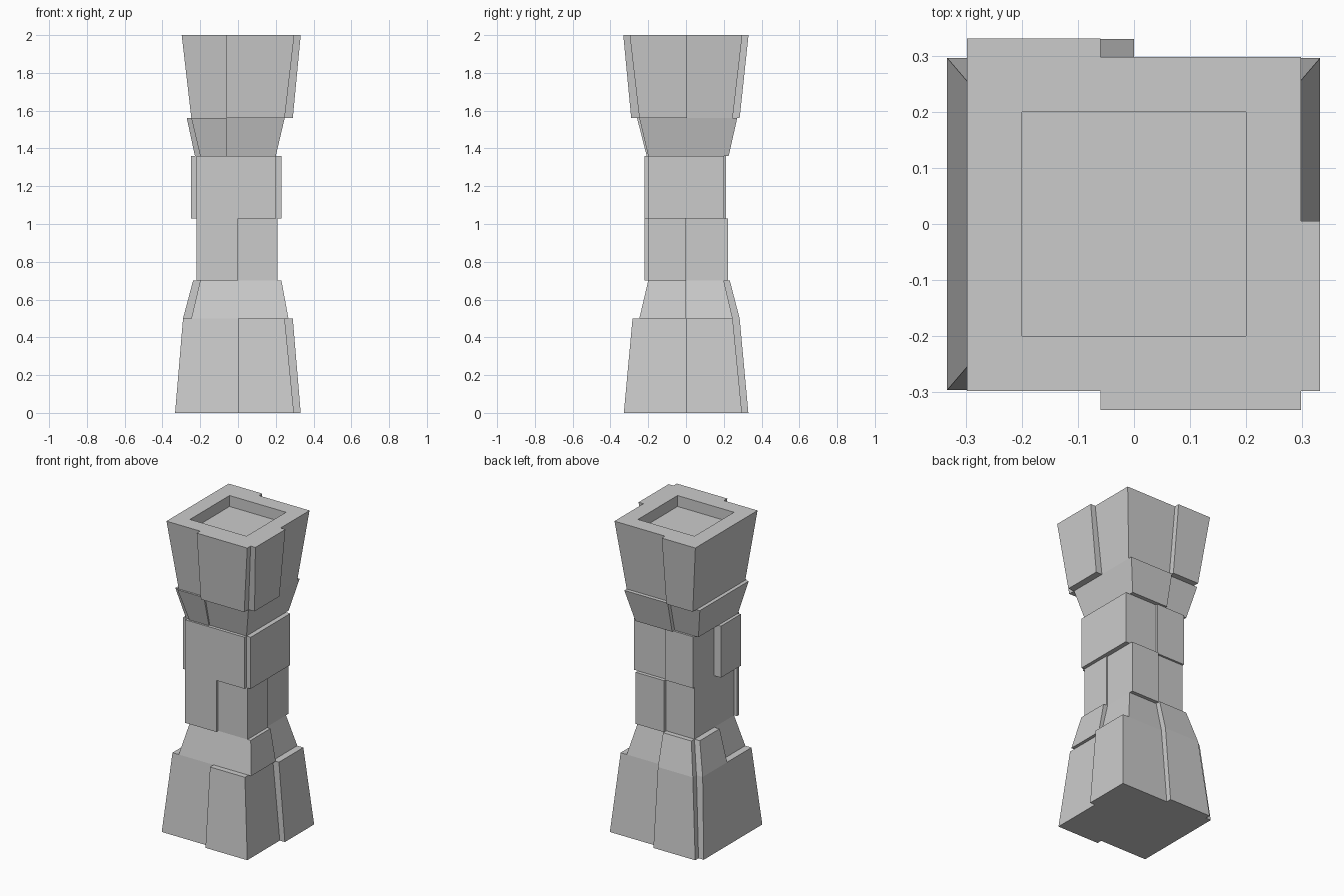
import bpy, bmesh

if "Cube" in bpy.data.objects:
    bpy.data.objects.remove(bpy.data.objects["Cube"])

# half-width of the square core at each height
PROFILE = [(0, 0.296), (0.5, 0.247), (0.7, 0.2), (1.36, 0.2), (1.56, 0.247), (2, 0.298)]
SIDES = {  # outward normal, sideways axis
    "front": ((0, -1), (1, 0)),
    "right": ((1, 0), (0, 1)),
    "back": ((0, 1), (1, 0)),
    "left": ((-1, 0), (0, 1)),
}


def half_width(z):
    for (a, wa), (b, wb) in zip(PROFILE, PROFILE[1:]):
        if z <= b:
            return wa + (wb - wa) * (z - a) / (b - a)


def loft(name, rings):
    bm = bmesh.new()
    loops = [[bm.verts.new(p) for p in ring] for ring in rings]
    for a, b in zip(loops, loops[1:]):
        for i in range(4):
            j = (i + 1) % 4
            bm.faces.new((a[i], a[j], b[j], b[i]))
    bm.faces.new(loops[0])
    bm.faces.new(loops[-1])
    bmesh.ops.recalc_face_normals(bm, faces=bm.faces)
    mesh = bpy.data.meshes.new(name)
    bm.to_mesh(mesh)
    bm.free()
    bpy.context.collection.objects.link(bpy.data.objects.new(name, mesh))


def square(w, z):
    return [(-w, -w, z), (w, -w, z), (w, w, z), (-w, w, z)]


def panel(name, side, u0, u1, levels, pad=0):
    """Raised slab following the core; levels = (height, thickness)."""
    n, u = SIDES[side]
    rings = []
    for z, t in levels:
        w = half_width(z)
        a, b = max(u0, -w) - pad, min(u1, w)
        rings.append([(n[0] * d + u[0] * s, n[1] * d + u[1] * s, z)
                      for s, d in ((a, w), (a, w + t), (b, w + t), (b, w))])
    loft(side + "_" + name, rings)


# core pillar with square recess in the top
loft("pillar_core", [square(w, z) for z, w in PROFILE] + [square(0.2, 2), square(0.2, 1.93)])

# front slabs
panel("base_slab", "front", 0, 1, [(0, 0.033), (0.5, 0.036)])
panel("shaft_slab_upper", "front", -1, 1, [(1.03, 0.02), (1.36, 0.02)], 0.02)
panel("shaft_slab_lower", "front", -1, 0, [(0.7, 0.02), (1.03, 0.02)], 0.02)
panel("neck_slab", "front", -1, -0.06, [(1.36, 0.008), (1.56, 0.012)])
panel("top_slab", "front", -0.06, 1, [(1.56, 0.043), (2, 0.034)])

# right slabs
panel("base_slab", "right", 0, 1, [(0, 0.036), (0.5, 0.043)])
panel("foot_slab", "right", -1, 0, [(0.5, 0.02), (0.7, 0.03)])
panel("shaft_slab_lower", "right", -1, 0, [(0.7, 0.008), (1.03, 0.008)])
panel("shaft_slab_upper", "right", -1, 1, [(1.03, 0.03), (1.36, 0.03)])
panel("top_slab", "right", -1, 0.005, [(1.56, 0.043), (2, 0.034)])

# back slabs
panel("base_slab", "back", -1, 0, [(0, 0.034), (0.5, 0.037), (0.7, 0.032)])
panel("shaft_slab_lower", "back", 0, 1, [(0.7, 0.023), (1.03, 0.023)])
panel("shaft_slab_upper", "back", -1, 0, [(1.03, 0.013), (1.36, 0.013)])
panel("neck_slab", "back", -0.06, 1, [(1.36, 0.026), (1.56, 0.024)])
panel("top_slab", "back", -1, -0.06, [(1.56, 0.037), (2, 0.033)])

# left slabs
panel("base_slab_front", "left", -1, 0, [(0, 0.037), (0.5, 0.044)])
panel("base_slab_back", "left", 0, 1, [(0, 0.037), (0.5, 0.044), (0.7, 0.038)])
panel("shaft_slab", "left", -1, 0, [(1.03, 0.048), (1.36, 0.048)])
panel("neck_slab", "left", -1, 1, [(1.36, 0.028), (1.56, 0.024)])
